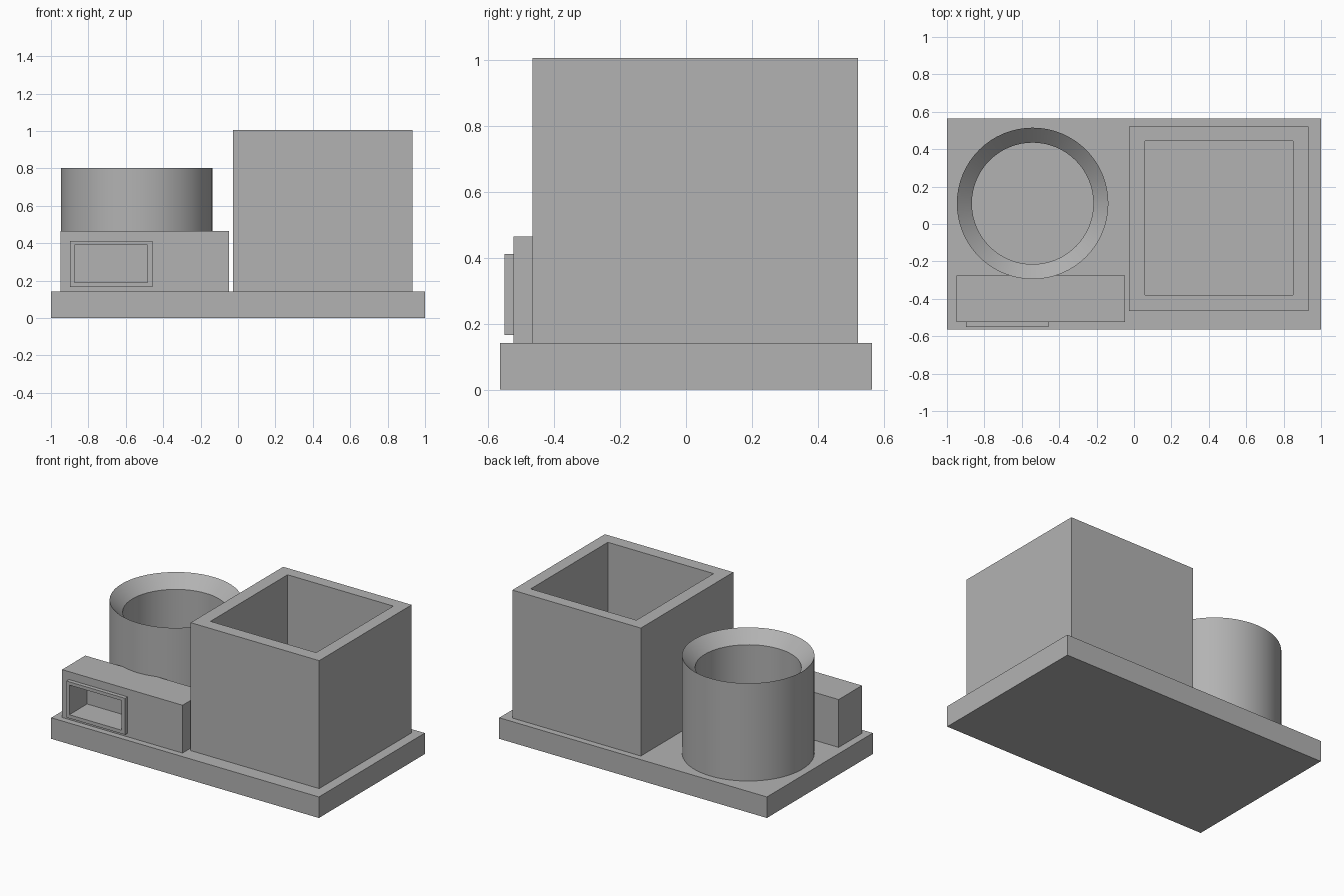
import bpy, bmesh, math
from mathutils import Vector

cube = bpy.data.objects.get("Cube")
if cube:
    bpy.data.objects.remove(cube, do_unlink=True)

grey = bpy.data.materials.new("matte_grey")
grey.use_nodes = True
grey.diffuse_color = (0.45, 0.45, 0.45, 1)
grey.node_tree.nodes["Principled BSDF"].inputs["Base Color"].default_value = (0.45, 0.45, 0.45, 1)


def rect(x0, x1, a0, a1, level, axis="z"):
    """Rectangular ring, lying flat (axis z) or standing upright (axis y)."""
    corners = [(x0, a0), (x1, a0), (x1, a1), (x0, a1)]
    return [Vector((x, a, level) if axis == "z" else (x, level, a)) for x, a in corners]


def circle(cx, cy, radius, z, sides=64):
    steps = [2 * math.pi * i / sides for i in range(sides)]
    return [Vector((cx + radius * math.cos(t), cy + radius * math.sin(t), z)) for t in steps]


def loft(name, rings, closed=False, smooth=False):
    """Bridge successive rings; cap both ends, or join last to first if closed."""
    bm = bmesh.new()
    loops = [[bm.verts.new(p) for p in ring] for ring in rings]
    pairs = list(zip(loops, loops[1:]))
    if closed:
        pairs.append((loops[-1], loops[0]))
    else:
        bm.faces.new(loops[0])
        bm.faces.new(loops[-1])
    for a, b in pairs:
        for i in range(len(a)):
            j = (i + 1) % len(a)
            bm.faces.new((a[i], a[j], b[j], b[i]))
    bmesh.ops.recalc_face_normals(bm, faces=bm.faces)
    mesh = bpy.data.meshes.new(name)
    bm.to_mesh(mesh)
    bm.free()
    mesh.materials.append(grey)
    obj = bpy.data.objects.new(name, mesh)
    bpy.context.collection.objects.link(obj)
    if smooth:
        bpy.ops.object.select_all(action="DESELECT")
        obj.select_set(True)
        bpy.context.view_layer.objects.active = obj
        bpy.ops.object.shade_smooth_by_angle(angle=math.radians(30))
    return obj


deck = 0.142
floor = deck + 0.01

# Base slab
slab = (-1, 1, -0.565, 0.565)
loft("base_slab", [rect(*slab, 0), rect(*slab, deck)])

# Open square bin
outer = (-0.028, 0.932, -0.465, 0.522)
inner = (0.06, 0.85, -0.38, 0.443)
loft("square_bin", [rect(*outer, deck), rect(*outer, 1.006),
                    rect(*inner, 1.006), rect(*inner, floor)])

# Round cup with a funnel-shaped rim
cup = [(0.405, deck), (0.405, 0.802), (0.325, 0.722), (0.325, floor)]
loft("round_cup", [circle(-0.542, 0.11, r, z) for r, z in cup], smooth=True)

# Control housing with a display recess
case = (-0.948, -0.048, deck, 0.465)
window = (-0.875, -0.485, 0.19, 0.39)
loft("display_housing", [rect(*case, -0.275, "y"), rect(*case, -0.523, "y"),
                         rect(*window, -0.523, "y"), rect(*window, -0.36, "y")])

# Raised frame around the recess
border = (-0.897, -0.458, 0.166, 0.412)
loft("display_frame", [rect(*border, -0.523, "y"), rect(*border, -0.55, "y"),
                       rect(*window, -0.55, "y"), rect(*window, -0.523, "y")], closed=True)
